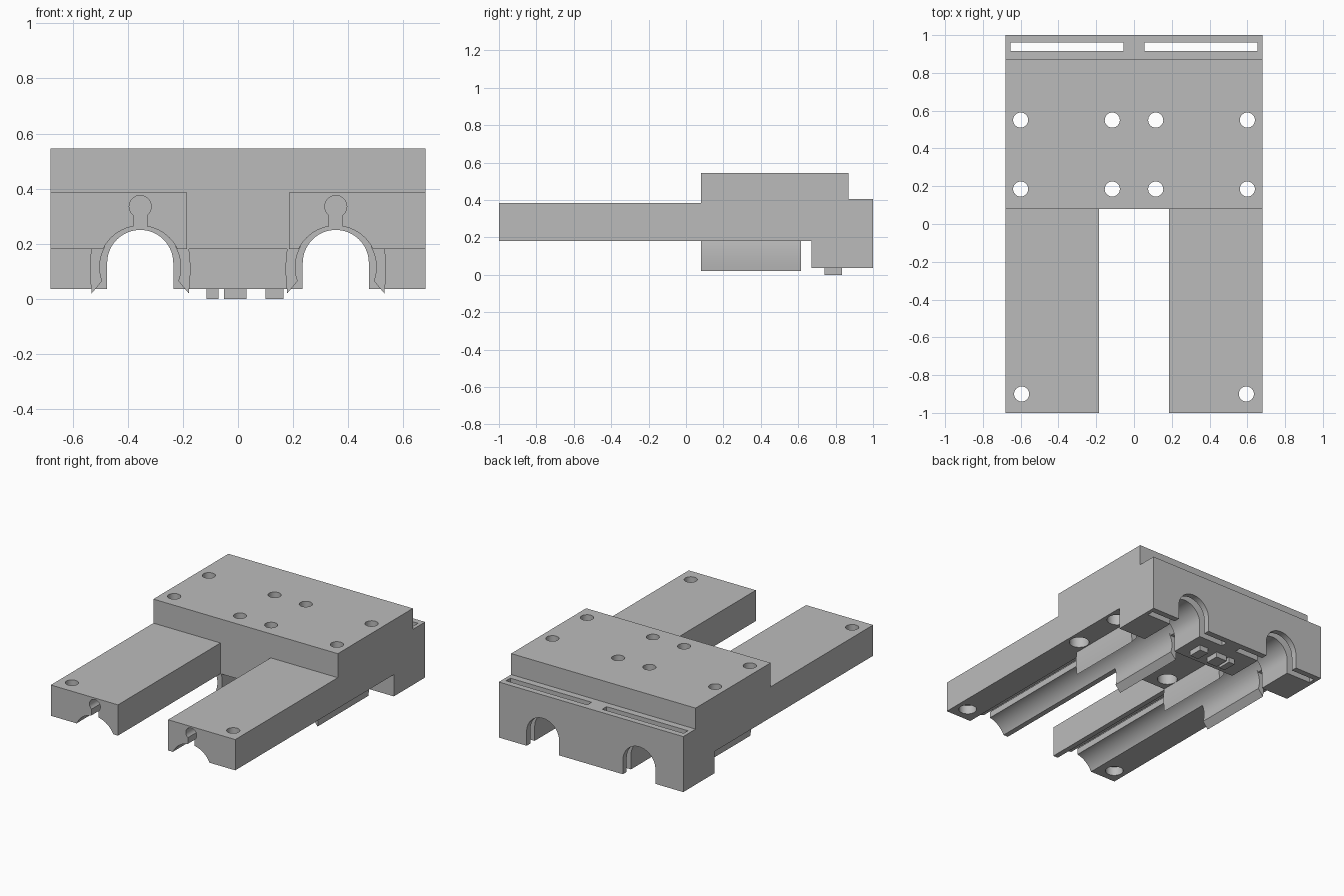
import bpy, bmesh
from math import sin, cos, radians
from mathutils import Vector

cube = bpy.data.objects.get("Cube")
if cube:
    bpy.data.objects.remove(cube, do_unlink=True)

grey = bpy.data.materials.new("plain grey")
grey.use_nodes = True
grey.diffuse_color = (0.5, 0.5, 0.5, 1)
grey.node_tree.nodes["Principled BSDF"].inputs["Base Color"].default_value = (0.5, 0.5, 0.5, 1)

ROD_X, ROD_Z = 0.355, 0.115


def prism(name, outline, axis, lo, hi):
    """Extrude a flat outline along one axis."""
    place = {"x": lambda u, v: (lo, u, v),
             "y": lambda u, v: (u, lo, v),
             "z": lambda u, v: (u, v, lo)}[axis]
    bm = bmesh.new()
    face = bm.faces.new([bm.verts.new(place(u, v)) for u, v in outline])
    ext = bmesh.ops.extrude_face_region(bm, geom=[face])
    step = Vector([(hi - lo) * (a == axis) for a in "xyz"])
    bmesh.ops.translate(bm, vec=step, verts=[g for g in ext["geom"] if isinstance(g, bmesh.types.BMVert)])
    bmesh.ops.recalc_face_normals(bm, faces=bm.faces)
    mesh = bpy.data.meshes.new(name)
    bm.to_mesh(mesh)
    bm.free()
    mesh.materials.append(grey)
    obj = bpy.data.objects.new(name, mesh)
    bpy.context.collection.objects.link(obj)
    return obj


def arc(cx, cy, r, start, end, steps):
    angles = [radians(start + (end - start) * i / steps) for i in range(steps + 1)]
    return [(cx + r * cos(a), cy + r * sin(a)) for a in angles]


def circle(cx, cy, r, n=40):
    return arc(cx, cy, r, 0, 360, n)[:-1]


def rect(x0, x1, y0, y1):
    return [(x0, y0), (x1, y0), (x1, y1), (x0, y1)]


def cut(target, outline, axis, lo, hi):
    """Subtract a prism and bake the result."""
    tool = prism("cutter", outline, axis, lo, hi)
    mod = target.modifiers.new("cut", "BOOLEAN")
    mod.operation, mod.solver, mod.object = "DIFFERENCE", "EXACT", tool
    deps = bpy.context.evaluated_depsgraph_get()
    baked = bpy.data.meshes.new_from_object(target.evaluated_get(deps))
    target.modifiers.clear()
    target.data = baked
    bpy.data.objects.remove(tool, do_unlink=True)


def smooth(obj):
    bpy.ops.object.select_all(action="DESELECT")
    obj.select_set(True)
    bpy.context.view_layer.objects.active = obj
    bpy.ops.object.shade_smooth_by_angle(angle=radians(30))


# Body: stepped side profile with the gap between the two arms
side = [(-1, 0.18), (0.67, 0.18), (0.67, 0.035), (1, 0.035), (1, 0.405),
        (0.87, 0.405), (0.87, 0.545), (0.08, 0.545), (0.08, 0.385), (-1, 0.385)]
body = prism("carriage_body", side, "x", -0.68, 0.68)
cut(body, rect(-0.185, 0.185, -1.1, 0.08), "z", -0.1, 0.7)

for s in (-1, 1):
    x = s * ROD_X
    # Rod groove, keyhole relief and rear arch
    cut(body, circle(x, ROD_Z, 0.15, 56), "y", -1.1, 0.672)
    keyhole = arc(x, 0.335, 0.04, -51, 231, 28) + [(x - 0.025, 0.2), (x + 0.025, 0.2)]
    cut(body, keyhole, "y", -1.1, 0.671)
    arch = arc(x, 0.13, 0.12, 0, 180, 28) + [(x - 0.12, -0.1), (x + 0.12, -0.1)]
    cut(body, arch, "y", 0.6, 1.1)
    # Rear strap slot
    cut(body, rect(*sorted((s * 0.055, s * 0.655)), 0.915, 0.96), "z", -0.1, 0.7)
    # Screw holes, widened from below
    for hx, hy, bore, top in ((0.6, 0.55, 0.062, 0.33), (0.6, 0.185, 0.062, 0.33),
                              (0.115, 0.55, 0.062, 0.33), (0.115, 0.185, 0.062, 0.33),
                              (0.595, -0.9, 0.055, 0.24)):
        cut(body, circle(s * hx, hy, 0.04, 32), "z", -0.1, 0.7)
        cut(body, circle(s * hx, hy, bore, 32), "z", -0.1, top)
smooth(body)

# Snap-in rod clips: a pair of flared lips under each groove
for rod, cx in (("right", -ROD_X), ("left", ROD_X)):
    for lip, m in (("right", -1), ("left", 1)):
        inner = arc(0, 0, 0.147, 31, -20, 14)
        outer = [(0.176, -0.095), (0.18, -0.06), (0.182, -0.025), (0.182, 0.01),
                 (0.18, 0.045), (0.175, 0.075)]
        outline = [(cx + m * u, ROD_Z + v) for u, v in inner + outer]
        smooth(prism(f"{rod}_clip_{lip}_lip", outline, "y", 0.08, 0.615))

# Small plain pads under the rear wall
for i, (x0, x1) in enumerate(((-0.115, -0.07), (-0.05, 0.03), (0.1, 0.165))):
    prism(f"underside_pad_{i + 1}", rect(x0, x1, 0.74, 0.835), "z", 0, 0.04)
